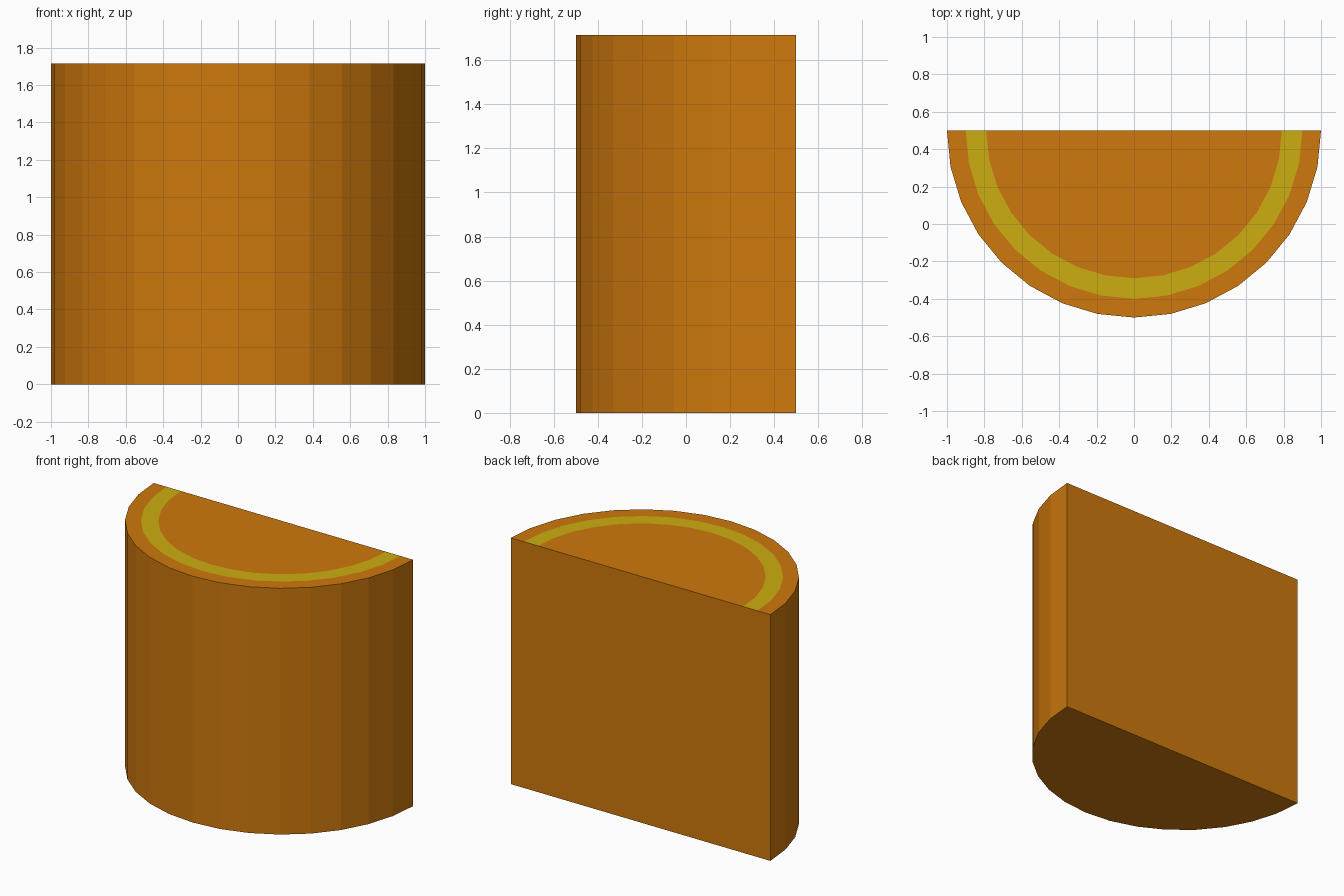
import bpy, bmesh, math

if "Cube" in bpy.data.objects:
    bpy.data.objects.remove(bpy.data.objects["Cube"])

SEGMENTS = 16      # facets around the half circle
HEIGHT = 1.715
BACK_Y = 0.5       # flat back plane, also the arc centre


def material(name, color):
    m = bpy.data.materials.new(name)
    m.diffuse_color = (*color, 1.0)
    m.use_nodes = True
    m.node_tree.nodes["Principled BSDF"].inputs["Base Color"].default_value = m.diffuse_color
    return m


def arc(bm, radius, z):
    """Half-circle of vertices bulging towards the front."""
    return [bm.verts.new((-radius * math.cos(math.pi * i / SEGMENTS),
                          BACK_Y - radius * math.sin(math.pi * i / SEGMENTS), z))
            for i in range(SEGMENTS + 1)]


def strip(bm, a, b, mat=0):
    """Band of quads between two matching arcs."""
    for i in range(SEGMENTS):
        bm.faces.new((a[i], a[i + 1], b[i + 1], b[i])).material_index = mat


bm = bmesh.new()
bottom = arc(bm, 1.0, 0)
rim = arc(bm, 1.0, HEIGHT)
band_outer = arc(bm, 0.9, HEIGHT)
band_inner = arc(bm, 0.79, HEIGHT)

# curved wall, top border, coloured band
strip(bm, bottom, rim)
strip(bm, rim, band_outer)
strip(bm, band_outer, band_inner, 1)
# centre of the top, underside, flat back
bm.faces.new(band_inner)
bm.faces.new(bottom[::-1])
bm.faces.new((bottom[0], rim[0], band_outer[0], band_inner[0],
              band_inner[-1], band_outer[-1], rim[-1], bottom[-1]))
bmesh.ops.recalc_face_normals(bm, faces=bm.faces)

mesh = bpy.data.meshes.new("half_round_block")
bm.to_mesh(mesh)
bm.free()
mesh.materials.append(material("orange", (0.62, 0.19, 0.004)))
mesh.materials.append(material("yellow", (0.61, 0.42, 0.005)))
block = bpy.data.objects.new("half_round_block", mesh)
bpy.context.collection.objects.link(block)
